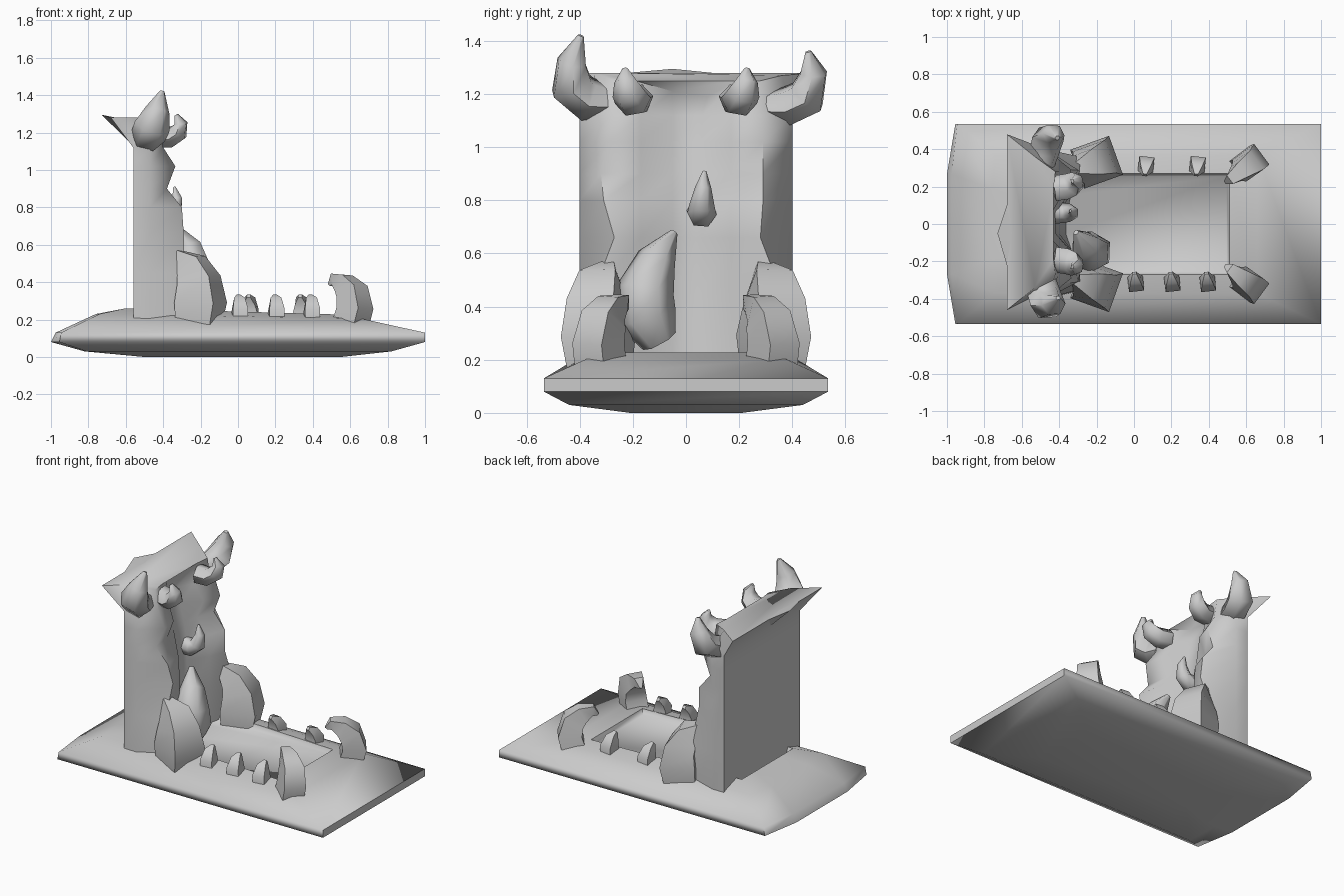
import bpy, bmesh, math
from mathutils import Vector

if "Cube" in bpy.data.objects:
    bpy.data.objects.remove(bpy.data.objects["Cube"])


def finish(name, bm, angle=35):
    bmesh.ops.recalc_face_normals(bm, faces=bm.faces)
    me = bpy.data.meshes.new(name)
    bm.to_mesh(me)
    bm.free()
    ob = bpy.data.objects.new(name, me)
    bpy.context.collection.objects.link(ob)
    bpy.ops.object.select_all(action='DESELECT')
    ob.select_set(True)
    bpy.context.view_layer.objects.active = ob
    bpy.ops.object.shade_smooth_by_angle(angle=math.radians(angle))
    return ob


def loft(name, rings, angle=35):
    """Skin a stack of closed rings and cap both ends."""
    bm = bmesh.new()
    loops = [[bm.verts.new(p) for p in r] for r in rings]
    n = len(loops[0])
    for a, b in zip(loops, loops[1:]):
        for i in range(n):
            j = (i + 1) % n
            bm.faces.new((a[i], a[j], b[j], b[i]))
    caps = [bm.faces.new(loops[0]), bm.faces.new(loops[-1])]
    bmesh.ops.triangulate(bm, faces=caps)
    return finish(name, bm, angle)


def horn(name, path, flip=1, aspect=1.0, sides=6):
    """Curved tapering claw; path = (x, y, z, radius), flip mirrors across y."""
    pts = [Vector((x, y * flip, z)) for x, y, z, r in path]
    mid = pts[len(pts) // 2]
    nrm = (mid - pts[0]).cross(pts[-1] - mid).normalized()
    # Four-sided claws are turned so their faces point along the bend
    turn, grow = (math.pi / 4, 1.2) if sides == 4 else (0, 1)
    rings = []
    for i, p in enumerate(pts):
        t = (pts[min(i + 1, len(pts) - 1)] - pts[max(i - 1, 0)]).normalized()
        side = t.cross(nrm).normalized()
        r = path[i][3] * grow
        rings.append([p + nrm * r * aspect * math.cos(a) + side * r * math.sin(a)
                      for a in (turn + math.tau * k / sides for k in range(sides))])
    return loft(name, rings, 62)


# Base slab with a shallow sunken floor: (z, left x, left bulge, right x, half depth)
base = []
for z, xl, bulge, xr, h in [(0, -.5, 0, .55, .21), (.03, -.81, .01, .82, .44),
                            (.08, -.955, .045, 1, .535), (.13, -.945, .03, 1, .535),
                            (.205, -.74, .02, .66, .37), (.228, -.6, 0, .51, .27),
                            (.195, -.58, 0, .495, .255)]:
    zl = z + max(0, z - .13) * .33
    base.append([(xl, -h, zl), (xr, -h, z), (xr, h, z), (xl, h, zl),
                 (xl - bulge, h * .5, zl), (xl - bulge, -h * .5, zl)])
loft("base_slab", base, 72)

# Tower with jagged front edges and a hollow groove:
# (z, front edge x, left edge y, right edge y, groove x)
tower = []
for z, xf, yl, yr, xc in [(.18, -.30, .36, .36, -.36), (.45, -.29, .35, .36, -.40),
                          (.66, -.29, .27, .28, -.42), (.8, -.30, .31, .29, -.42),
                          (.9, -.38, .32, .29, -.44), (1.02, -.335, .29, .29, -.47),
                          (1.12, -.40, .27, .28, -.49)]:
    tower.append([(-.56, -.4, z), (-.47, -.4, z), (xf, -yl, z), (xf - .02, -.17, z),
                  (xc, -.05, z), (xc, .06, z), (xf - .04, .17, z), (xf, yr, z),
                  (-.47, .4, z), (-.56, .4, z)])
# Flaring sloped crown on top of the tower
tower.append([(-.68, -.46, 1.28), (-.53, -.34, 1.28), (-.42, -.27, 1.25), (-.43, -.19, 1.25),
              (-.49, -.05, 1.21), (-.49, .08, 1.19), (-.43, .19, 1.25), (-.42, .28, 1.25),
              (-.53, .36, 1.27), (-.68, .48, 1.28)])
loft("tower", tower, 62)

# Peak at the back of the crown
bm = bmesh.new()
a, b, c, d, e = [bm.verts.new(p) for p in
                 [(-.68, -.22, 1.28), (-.68, .1, 1.28), (-.73, -.05, 1.295),
                  (-.55, -.05, 1.26), (-.56, -.05, 1.13)]]
for f in [(a, d, c), (c, d, b), (a, c, e), (c, b, e), (a, e, d), (b, d, e)]:
    bm.faces.new(f)
finish("crown_peak", bm)

# Large horns at the tower top (the +y one slightly shorter)
horn("top_horn_left", [(-.49, .27, 1.17, .06), (-.48, .37, 1.18, .085), (-.46, .43, 1.23, .088),
                       (-.43, .43, 1.32, .06), (-.405, .395, 1.42, .012)], -1, 1.1)
horn("top_horn_right", [(-.49, .28, 1.15, .05), (-.48, .38, 1.155, .075), (-.46, .455, 1.19, .08),
                        (-.43, .48, 1.28, .055), (-.41, .46, 1.36, .012)], 1, 1.1)

# Features that appear on both sides
for s, tag in ((-1, "left"), (1, "right")):
    horn("brow_horn_" + tag, [(-.43, .19, 1.18, .06), (-.36, .2, 1.175, .06),
                              (-.32, .215, 1.2, .055), (-.305, .23, 1.25, .036),
                              (-.33, .23, 1.295, .01)], s, 1.15)
    horn("foot_claw_" + tag, [(-.21, .325, .185, .115), (-.2, .33, .29, .13),
                              (-.21, .33, .41, .11), (-.25, .315, .49, .085),
                              (-.33, .29, .55, .03)], s, 1.0, 4)
    horn("front_claw_" + tag, [(.60, .32, .17, .085), (.625, .33, .26, .085),
                               (.61, .31, .35, .077), (.565, .28, .395, .058),
                               (.515, .24, .415, .035), (.49, .225, .385, .01)], s, .95, 4)

# Claws on the tower front
horn("middle_claw", [(-.25, -.1, .27, .07), (-.23, -.15, .36, .115), (-.235, -.155, .46, .11),
                     (-.26, -.11, .58, .075), (-.31, -.045, .68, .015)], 1, 1.0)
horn("center_spike", [(-.44, .06, .76, .06), (-.38, .06, .75, .055), (-.34, .06, .78, .048),
                      (-.325, .065, .85, .03), (-.34, .07, .91, .007)], 1, 1.0)

# Small teeth along both edges of the platform
for s, xs in ((-1, (.01, .205, .395)), (1, (.065, .34))):
    for i, x in enumerate(xs):
        horn("tooth_%s_%d" % ("left" if s < 0 else "right", i),
             [(x, .315, .18, .046), (x, .32, .25, .048), (x - .004, .295, .3, .034),
              (x - .008, .262, .325, .012)], s, 1.0, 4)
